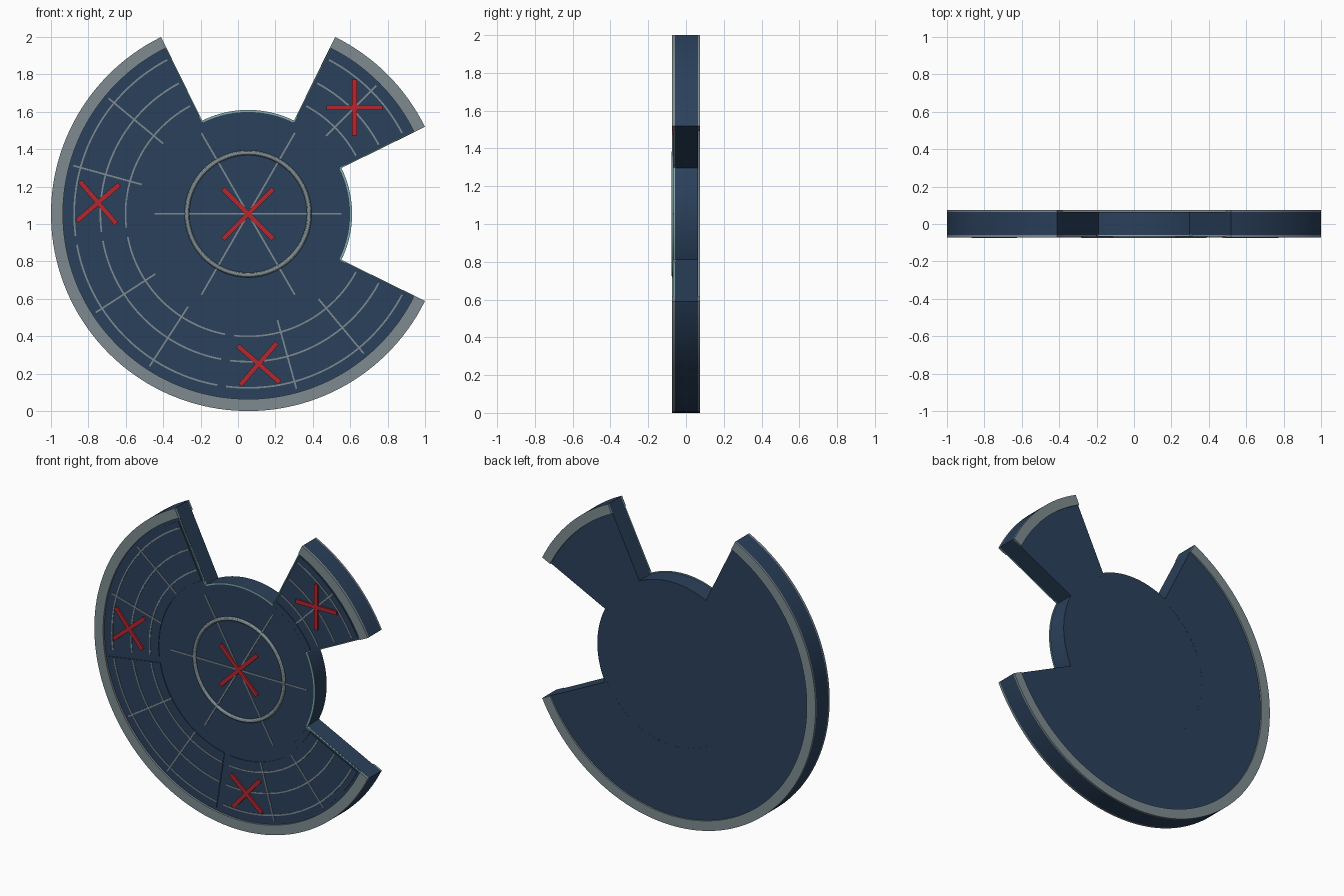
import bpy, bmesh
from math import radians, degrees, sin, cos, pi, ceil, asin

if "Cube" in bpy.data.objects:
    bpy.data.objects.remove(bpy.data.objects["Cube"])

CX, CZ, R = 0.054, 1.054, 1.054      # disc centre and outer radius


def material(name, rgb):
    m = bpy.data.materials.new(name)
    m.diffuse_color = (*rgb, 1)
    m.use_nodes = True
    m.node_tree.nodes["Principled BSDF"].inputs["Base Color"].default_value = m.diffuse_color
    return m


NAVY = material("navy", (0.024, 0.052, 0.105))
GREY = material("grey", (0.21, 0.26, 0.28))
TEAL = material("teal", (0.22, 0.42, 0.42))
RED = material("red", (0.45, 0.02, 0.03))


def finish(ob, name, mat):
    ob.name = name
    ob.data.materials.clear()
    ob.data.materials.append(mat)
    bpy.ops.object.select_all(action='DESELECT')
    ob.select_set(True)
    bpy.context.view_layer.objects.active = ob
    bpy.ops.object.shade_smooth_by_angle(angle=radians(30))
    return ob


def wedge(name, r0, r1, a0, a1, y0, y1, mat, margin=0.0):
    """Annular block; margin keeps its straight sides a constant distance inside a0..a1."""
    bm = bmesh.new()
    n = max(2, ceil((a1 - a0) / 2.5))
    m0, m1 = degrees(asin(margin / r0)), degrees(asin(margin / r1))
    rows = []
    for i in range(n + 1):
        row = []
        for r, m, y in ((r0, m0, y0), (r1, m1, y0), (r1, m1, y1), (r0, m0, y1)):
            a = radians(a0 + m + (a1 - a0 - 2 * m) * i / n)
            row.append(bm.verts.new((CX + r * cos(a), y, CZ + r * sin(a))))
        rows.append(row)
    for p, q in zip(rows, rows[1:]):
        for k in range(4):
            bm.faces.new((p[k], p[(k + 1) % 4], q[(k + 1) % 4], q[k]))
    bm.faces.new(rows[0])
    bm.faces.new(rows[-1])
    bmesh.ops.recalc_face_normals(bm, faces=bm.faces)
    me = bpy.data.meshes.new(name)
    bm.to_mesh(me)
    bm.free()
    ob = bpy.data.objects.new(name, me)
    bpy.context.collection.objects.link(ob)
    return finish(ob, name, mat)


def bar(name, r, a, length, width, y0, y1, mat, tilt=0.0):
    """Straight bar centred at polar (r, a), lying along direction a + tilt."""
    t = radians(a)
    bpy.ops.mesh.primitive_cube_add(
        size=1, location=(CX + r * cos(t), (y0 + y1) / 2, CZ + r * sin(t)),
        rotation=(0, -radians(a + tilt), 0))
    ob = bpy.context.object
    ob.scale = (length, y1 - y0, width)
    return finish(ob, name, mat)


def cross(name, r, a, length, y0, y1):
    for i, tilt in enumerate((45, -45)):
        bar(f"{name}_{i + 1}", r, a, length, 0.026, y0 - 0.0005 * i, y1, RED, tilt)


# hub disc with a thin trim on its front edge
bpy.ops.mesh.primitive_cylinder_add(vertices=96, radius=0.55, depth=0.128,
                                    location=(CX, 0, CZ), rotation=(pi / 2, 0, 0))
finish(bpy.context.object, "hub", NAVY)
for i, (a0, a1) in enumerate(((63.8, 116.2), (-26.2, 26.2))):
    wedge(f"hub_trim_{i + 1}", 0.545, 0.556, a0, a1, -0.0655, -0.058, TEAL)

# hub ring, spokes and cross
bpy.ops.mesh.primitive_torus_add(major_radius=0.327, minor_radius=0.013, major_segments=64,
                                 minor_segments=12, location=(CX, -0.063, CZ),
                                 rotation=(pi / 2, 0, 0))
finish(bpy.context.object, "hub_ring", GREY)
for i in range(3):
    bar(f"hub_spoke_{i + 1}", 0, 60 * i, 1.0, 0.009, -0.068 - 0.0003 * i, -0.06, GREY)
cross("hub_cross", 0, 0, 0.38, -0.074, -0.06)

# sectors: (start, end, inner grid line angles)
STEP = 217.6 / 3
sectors = [(26.2, 63.8, 2)] + [(116.2 + STEP * i, 116.2 + STEP * (i + 1), 3) for i in range(3)]
for s, (a0, a1, parts) in enumerate(sectors, 1):
    wedge(f"sector_{s}_body", 0.53, R, a0, a1, -0.0595, 0.0645, NAVY)
    wedge(f"sector_{s}_inner_frame", 0.53, 0.585, a0, a1, -0.0635, -0.05, NAVY)
    wedge(f"sector_{s}_panel", 0.59, 0.972, a0, a1, -0.064, -0.05, NAVY, 0.02)
    wedge(f"sector_{s}_front_rim", 0.99, R, a0, a1, -0.073, -0.0595, GREY)
    wedge(f"sector_{s}_back_rim", 0.99, R, a0, a1, 0.0645, 0.075, GREY)
    for k, r in enumerate((0.655, 0.79, 0.93), 1):
        wedge(f"sector_{s}_arc_line_{k}", r - 0.0045, r + 0.0045, a0, a1,
              -0.067, -0.06, GREY, 0.024)
    for k in range(1, parts):
        bar(f"sector_{s}_radial_line_{k}", 0.78, a0 + (a1 - a0) * k / parts,
            0.38, 0.009, -0.0675, -0.06, GREY)

# trim along the open notch edges
for i, (a, side) in enumerate(((26.2, 1), (63.8, -1), (116.2, 1), (333.8, -1)), 1):
    bar(f"notch_trim_{i}", 0.77, a + side * 0.3, 0.44, 0.006, -0.068, -0.055, TEAL)

# sector crosses
for i, a in enumerate((45, 175.7, 274), 1):
    cross(f"sector_cross_{i}", 0.804, a, 0.3, -0.0745, -0.062)
